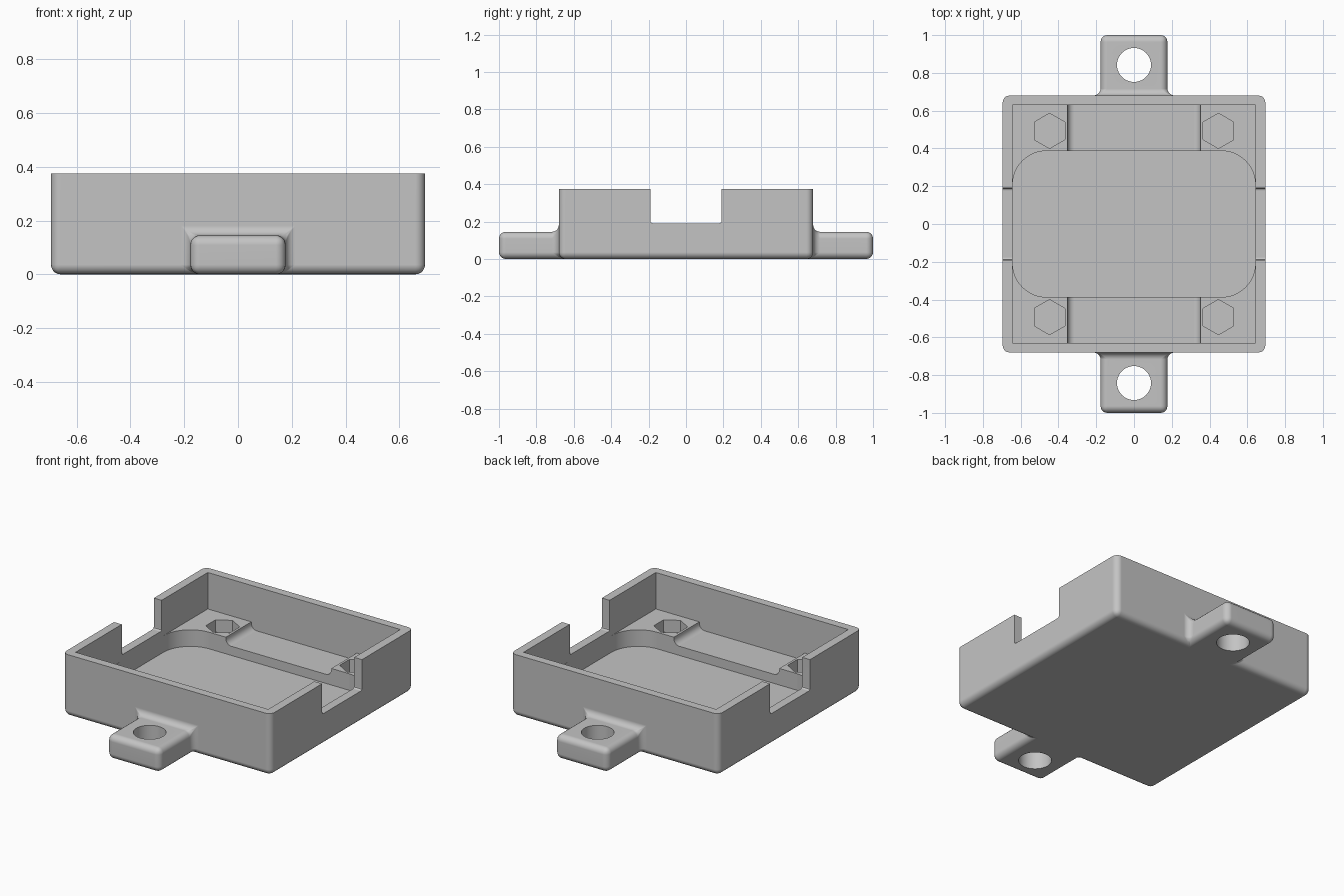
import bpy, bmesh, math
from mathutils import Matrix

cube = bpy.data.objects.get("Cube")
if cube:
    bpy.data.objects.remove(cube, do_unlink=True)

HX, HY, TOP = 0.695, 0.68, 0.375     # outer shell
IX, IY = 0.643, 0.63                 # inner walls
PAD, TROUGH, FLOOR = 0.155, 0.11, 0.055

grey = bpy.data.materials.new("grey plastic")
grey.use_nodes = True
colour = (0.55, 0.55, 0.55, 1)
grey.diffuse_color = colour
grey.node_tree.nodes["Principled BSDF"].inputs["Base Color"].default_value = colour


def make(name, bm):
    bmesh.ops.recalc_face_normals(bm, faces=bm.faces)
    mesh = bpy.data.meshes.new(name)
    bm.to_mesh(mesh)
    bm.free()
    mesh.materials.append(grey)
    ob = bpy.data.objects.new(name, mesh)
    bpy.context.collection.objects.link(ob)
    return ob


def box(name, x0, x1, y0, y1, z0, z1, radius=0, rule=None, segments=5):
    """Box, with the edges that satisfy the rule rounded."""
    bm = bmesh.new()
    bmesh.ops.create_cube(bm, size=1)
    for v in bm.verts:
        v.co = (x1 if v.co.x > 0 else x0, y1 if v.co.y > 0 else y0, z1 if v.co.z > 0 else z0)
    if radius:
        edges = [e for e in bm.edges if rule(*e.verts)]
        bmesh.ops.bevel(bm, geom=edges, offset=radius, segments=segments, profile=0.5, affect='EDGES')
    return make(name, bm)


def prism(name, x, y, z0, z1, radius, sides):
    bm = bmesh.new()
    place = Matrix.Translation((x, y, (z0 + z1) / 2)) @ Matrix.Rotation(math.pi / 2, 4, 'Z')
    bmesh.ops.create_cone(bm, cap_ends=True, segments=sides, radius1=radius, radius2=radius,
                          depth=z1 - z0, matrix=place)
    # point a corner along y
    a = math.atan2(bm.verts[:][0].co.y - y, bm.verts[:][0].co.x - x)
    bmesh.ops.rotate(bm, verts=bm.verts, cent=(x, y, 0), matrix=Matrix.Rotation(math.pi / 2 - a, 3, 'Z'))
    return make(name, bm)


def apply_modifier(ob, mod):
    bpy.context.view_layer.objects.active = ob
    bpy.ops.object.modifier_apply(modifier=mod.name)


def combine(ob, other, operation):
    other.hide_render = True
    mod = ob.modifiers.new("combine", 'BOOLEAN')
    mod.operation, mod.solver, mod.object = operation, 'EXACT', other
    apply_modifier(ob, mod)
    bpy.data.objects.remove(other, do_unlink=True)


def along(axis):
    return lambda a, b: abs(a.co[axis] - b.co[axis]) > 0.01


# Solid body with both mounting tabs, made too tall so the rim can be cut sharp
body = box("housing_tray", -HX, HX, -HY, HY, 0, 0.6)
for s in (-1, 1):
    y0, y1 = sorted((s * 0.5, s))
    combine(body, box("mounting_tab", -0.177, 0.177, y0, y1, 0, 0.145), 'UNION')

# Round outer edges and the tab joints
bm = bmesh.new()
bm.from_mesh(body.data)
bmesh.ops.remove_doubles(bm, verts=bm.verts, dist=0.0001)
bmesh.ops.dissolve_limit(bm, angle_limit=0.02, verts=bm.verts, edges=bm.edges)
bmesh.ops.bevel(bm, geom=bm.edges[:], offset=0.036, segments=5, profile=0.5, affect='EDGES')
bm.to_mesh(body.data)
bm.free()

# Flat rim and open interior
combine(body, box("rim_cutter", -2, 2, -2, 2, TOP, 2), 'DIFFERENCE')
combine(body, box("cavity_cutter", -IX, IX, -IY, IY, PAD, 1), 'DIFFERENCE')

# Shallow trough between the corner pads, with rounded bottom sides
combine(body, box("trough_cutter", -0.352, 0.352, -IY, IY, TROUGH, 0.3, 0.036,
                  lambda a, b: along(1)(a, b) and a.co.z < 0.2), 'DIFFERENCE')

# Deep central pocket with rounded corners
combine(body, box("pocket_cutter", -IX, IX, -0.387, 0.387, FLOOR, 0.32, 0.18, along(2), 12), 'DIFFERENCE')

# Notch through both side walls
combine(body, box("notch_cutter", -1, 1, -0.19, 0.19, 0.19, 0.8, 0.014,
                  lambda a, b: along(0)(a, b) and a.co.z < 0.3, 3), 'DIFFERENCE')

# Hexagonal nut pockets and tab holes
for s in (-1, 1):
    for t in (-1, 1):
        combine(body, prism("nut_cutter", t * 0.447, s * 0.493, 0.08, 0.3, 0.093, 6), 'DIFFERENCE')
    combine(body, prism("hole_cutter", 0, s * 0.842, -0.2, 0.4, 0.09, 40), 'DIFFERENCE')

# Smooth rounded edges, flat panels
bpy.ops.object.select_all(action='DESELECT')
body.select_set(True)
bpy.context.view_layer.objects.active = body
bpy.ops.object.shade_smooth_by_angle(angle=math.radians(30))
weighted = body.modifiers.new("flat panels", 'WEIGHTED_NORMAL')
weighted.keep_sharp = True
